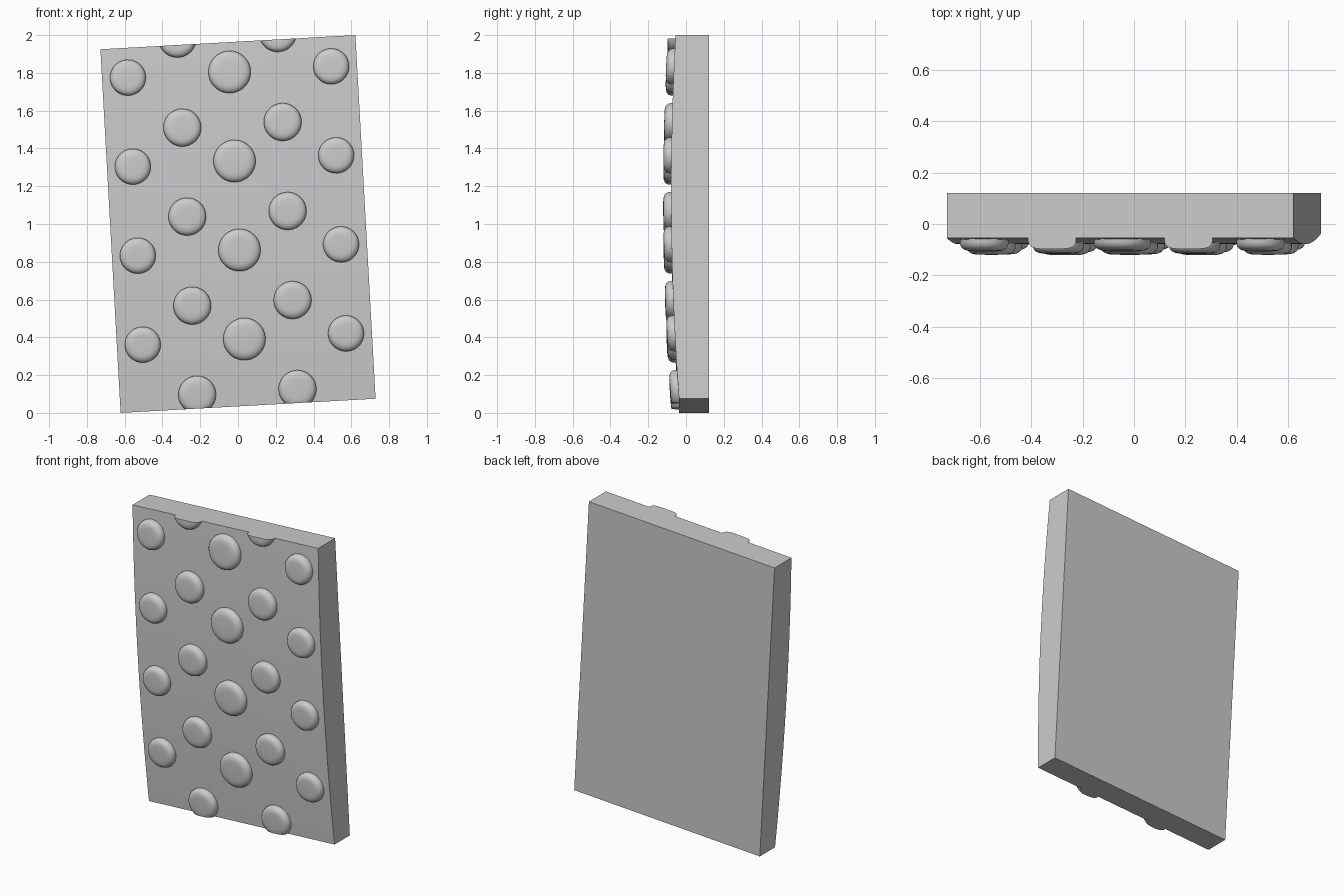
import bpy, bmesh, math
from mathutils import Vector

if "Cube" in bpy.data.objects:
    bpy.data.objects.remove(bpy.data.objects["Cube"])

HW, HH, BACK = 0.676, 0.964, 0.121      # half width, half height, back plane
TILT = -math.radians(3.18)              # panel leans sideways in its own plane
PITCH = 0.472                           # vertical stud spacing


def front(v):
    """Depth of the gently bowed front face at local height v."""
    t = v / HH
    return -0.078 - 0.009 * t + 0.032 * t * t


def finish(name, bm, angle=40):
    bmesh.ops.recalc_face_normals(bm, faces=bm.faces)
    me = bpy.data.meshes.new(name)
    bm.to_mesh(me)
    bm.free()
    ob = bpy.data.objects.new(name, me)
    bpy.context.collection.objects.link(ob)
    ob.location = (0, 0, 1)
    ob.rotation_euler = (0, TILT, 0)
    bpy.ops.object.select_all(action='DESELECT')
    bpy.context.view_layer.objects.active = ob
    ob.select_set(True)
    bpy.ops.object.shade_smooth_by_angle(angle=math.radians(angle))
    return ob


# Slab: side profile with bowed front, extruded across the width
def slab():
    bm = bmesh.new()
    n = 28
    heights = [-HH + 2 * HH * i / n for i in range(n + 1)]
    prof = [(front(v), v) for v in heights] + [(BACK, HH), (BACK, -HH)]
    face = bm.faces.new([bm.verts.new((-HW, y, v)) for y, v in prof])
    ext = bmesh.ops.extrude_face_region(bm, geom=[face])
    moved = [g for g in ext['geom'] if isinstance(g, bmesh.types.BMVert)]
    bmesh.ops.translate(bm, verts=moved, vec=(2 * HW, 0, 0))
    finish("panel_slab", bm, 30)


# Stud: low rounded button that follows the front face, trimmed at panel ends
STUD = [(1.0, -0.012), (1.0, 0.012), (0.97, 0.023), (0.90, 0.032),
        (0.79, 0.038), (0.66, 0.041), (0.5, 0.042)]


def stud(name, u, v, r, seg=40):
    bm = bmesh.new()
    rings = []
    for k, h in STUD:
        ring = []
        for i in range(seg):
            a = 2 * math.pi * i / seg
            pv = v + k * r * math.sin(a)
            ring.append(bm.verts.new((u + k * r * math.cos(a), front(pv) - h, pv)))
        rings.append(ring)
    for a, b in zip(rings, rings[1:]):
        for i in range(seg):
            j = (i + 1) % seg
            bm.faces.new((a[i], a[j], b[j], b[i]))
    bm.faces.new(rings[0])
    bm.faces.new(rings[-1])
    if abs(v) + r > HH:
        s = math.copysign(1, v)
        cut = bmesh.ops.bisect_plane(
            bm, geom=bm.verts[:] + bm.edges[:] + bm.faces[:],
            plane_co=Vector((0, 0, s * HH)), plane_no=Vector((0, 0, s)),
            clear_outer=True)
        rim = [g for g in cut['geom_cut'] if isinstance(g, bmesh.types.BMEdge)]
        bmesh.ops.holes_fill(bm, edges=rim, sides=0)
    finish(name, bm)


slab()
# Centre column of large studs and outer columns of small ones
for k in range(4):
    v = 0.806 - PITCH * k
    stud(f"centre_stud_{k}", 0, v, 0.112)
    for side, s in (("left", -1), ("right", 1)):
        stud(f"{side}_outer_stud_{k}", s * 0.539, v, 0.095)
# Staggered inner columns, cut off at the top and bottom edges
for k in range(5):
    for side, s in (("left", -1), ("right", 1)):
        stud(f"{side}_inner_stud_{k}", s * 0.266, 0.998 - PITCH * k, 0.1)
